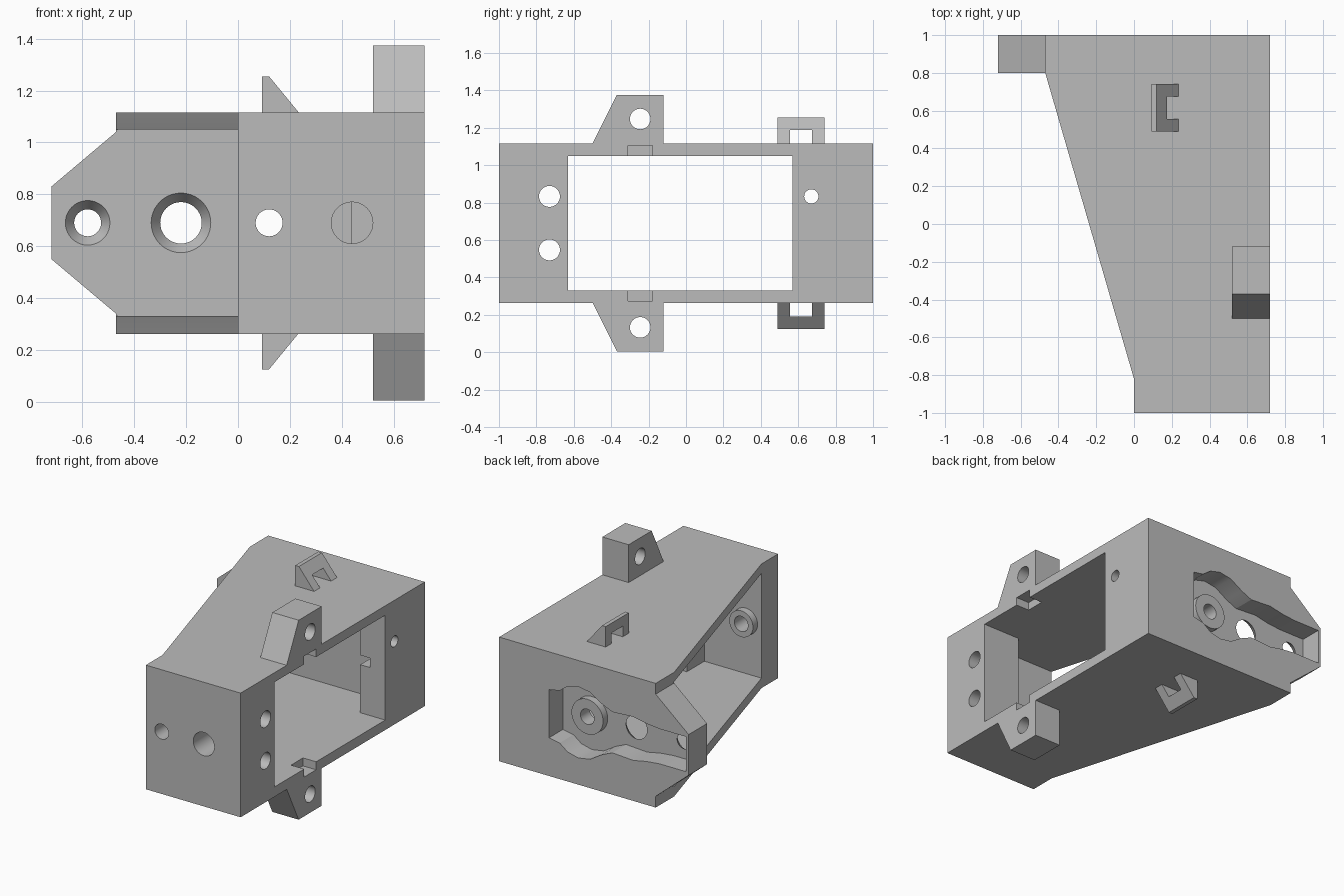
import bpy, bmesh, math
from mathutils import Matrix, Vector

cube = bpy.data.objects.get("Cube")
if cube:
    bpy.data.objects.remove(cube)

MID = 0.69                 # mirror plane height
LOW, HIGH = 0.262, 1.115   # body bottom and top
IN_LOW, IN_HIGH = 0.33, 1.05

grey = bpy.data.materials.new("light_grey")
grey.use_nodes = True
grey.diffuse_color = (0.5, 0.5, 0.5, 1)
grey.node_tree.nodes["Principled BSDF"].inputs["Base Color"].default_value = (0.5, 0.5, 0.5, 1)


def make(name, bm):
    bmesh.ops.recalc_face_normals(bm, faces=bm.faces)
    mesh = bpy.data.meshes.new(name)
    bm.to_mesh(mesh)
    bm.free()
    mesh.materials.append(grey)
    ob = bpy.data.objects.new(name, mesh)
    bpy.context.collection.objects.link(ob)
    return ob


def prism(name, pts, axis, start, end):
    """Extrude a 2D profile along the named axis."""
    place = {"x": lambda a, b: (start, a, b),
             "y": lambda a, b: (a, start, b),
             "z": lambda a, b: (a, b, start)}[axis]
    bm = bmesh.new()
    face = bm.faces.new([bm.verts.new(place(a, b)) for a, b in pts])
    out = bmesh.ops.extrude_face_region(bm, geom=[face])
    step = Vector([(end - start) * (axis == k) for k in "xyz"])
    bmesh.ops.translate(bm, vec=step, verts=[v for v in out["geom"] if isinstance(v, bmesh.types.BMVert)])
    return make(name, bm)


def box(name, x0, x1, y0, y1, z0, z1):
    return prism(name, [(x0, y0), (x1, y0), (x1, y1), (x0, y1)], "z", z0, z1)


def rod(name, axis, start, end, a, b, r1, r2=None):
    """Cylinder or cone along x or y, centred on the other two coordinates."""
    bm = bmesh.new()
    bmesh.ops.create_cone(bm, cap_ends=True, segments=40, radius1=r1,
                          radius2=r1 if r2 is None else r2, depth=end - start)
    mid = (start + end) / 2
    if axis == "y":
        m = Matrix.Translation((a, mid, b)) @ Matrix.Rotation(-math.pi / 2, 4, "X")
    else:
        m = Matrix.Translation((mid, a, b)) @ Matrix.Rotation(math.pi / 2, 4, "Y")
    bm.transform(m)
    return make(name, bm)


def combine(target, tool, operation):
    mod = target.modifiers.new("bool", "BOOLEAN")
    mod.operation = operation
    mod.solver = "EXACT"
    mod.object = tool
    bpy.context.view_layer.objects.active = target
    bpy.ops.object.modifier_apply(modifier=mod.name)
    bpy.data.objects.remove(tool)


def cut(target, tool):
    combine(target, tool, "DIFFERENCE")


def join(target, tool):
    combine(target, tool, "UNION")


def flip(pts):
    return [(a, 2 * MID - b) for a, b in pts]


# housing with a slanted side, and the tapered end of its back wall
body = prism("housing", [(0, -1), (0.72, -1), (0.72, 1), (-0.47, 1), (-0.47, 0.8), (0, -0.82)],
             "z", LOW, HIGH)
nose = [(-0.72, 0.83), (-0.465, 1.045), (-0.3, 1.045)]
join(body, prism("nose", nose + flip(nose)[::-1], "y", 0.8, 1))

# cavity open on both sides, leaving flanges around the window
cut(body, prism("cavity", [(-1, -0.82), (0.435, -0.82), (0.435, -0.63), (1, -0.63), (1, 0.57),
                           (0.53, 0.57), (0.53, 0.8), (-1, 0.8)], "z", IN_LOW, IN_HIGH))
cut(body, box("flange_notch", 0.5, 0.605, 0.5, 0.8, 0.66, 0.725))

# arm-shaped pocket in the back wall
half = [(0.34, 0.165), (0.26, 0.18), (0.2, 0.225), (0.12, 0.245), (0.03, 0.23), (-0.06, 0.175),
        (-0.14, 0.14), (-0.22, 0.145), (-0.3, 0.15), (-0.4, 0.13), (-0.5, 0.12), (-0.7, 0.12)]
upper = [(x, MID + h) for x, h in half]
cut(body, prism("pocket", upper + flip(upper)[::-1], "y", 0.85, 1.1))

# pivot bosses
join(body, rod("back_boss", "y", 0.83, 0.9, 0.12, MID, 0.12))
join(body, rod("front_boss", "y", -0.84, -0.77, 0.12, MID, 0.09))

# front and back holes
cut(body, rod("pivot_hole", "y", -1.1, 1.1, 0.12, MID, 0.052))
cut(body, rod("cable_hole", "y", -1.1, -0.8, 0.44, MID, 0.08))
for x, wide, narrow in ((-0.22, 0.115, 0.08), (-0.58, 0.086, 0.052)):
    cut(body, rod("cone", "y", 0.8, 0.85, x, MID, wide, narrow))
    cut(body, rod("hole", "y", 0.75, 0.95, x, MID, narrow))

# side screw holes
for z in (0.547, 0.833):
    cut(body, rod("screw", "x", 0.3, 0.9, -0.73, z, 0.056))
    cut(body, rod("screw", "x", 0.4, 0.9, 0.67, z, 0.038))

# shallow notches in the window rim
cut(body, box("notch", 0.62, 0.8, -0.31, -0.18, 1.0, 1.105))
cut(body, box("notch", 0.62, 0.8, -0.31, -0.18, 0.275, 0.38))

# mounting lugs and hooks, mirrored above and below
lug = [(-0.5, HIGH), (-0.37, 1.375), (-0.12, 1.375), (-0.12, HIGH)]
hook = [(0.092, HIGH), (0.092, 1.255), (0.12, 1.255), (0.235, HIGH)]
parts = [body]
for side, shape in (("top", lambda p: p), ("bottom", flip)):
    ob = prism(side + "_lug", shape(lug), "x", 0.52, 0.72)
    cut(ob, rod("lug_hole", "x", 0.4, 0.9, -0.245, shape([(0, 1.247)])[0][1], 0.055))
    parts.append(ob)
    ob = prism(side + "_hook", shape(hook), "y", 0.49, 0.74)
    z0, z1 = sorted(b for _, b in shape([(0, 1.05), (0, 1.188)]))
    cut(ob, box("gap", 0, 0.4, 0.555, 0.675, z0, z1))
    parts.append(ob)

bpy.ops.object.select_all(action="DESELECT")
for ob in parts:
    ob.select_set(True)
bpy.context.view_layer.objects.active = body
bpy.ops.object.shade_smooth_by_angle(angle=math.radians(25))
